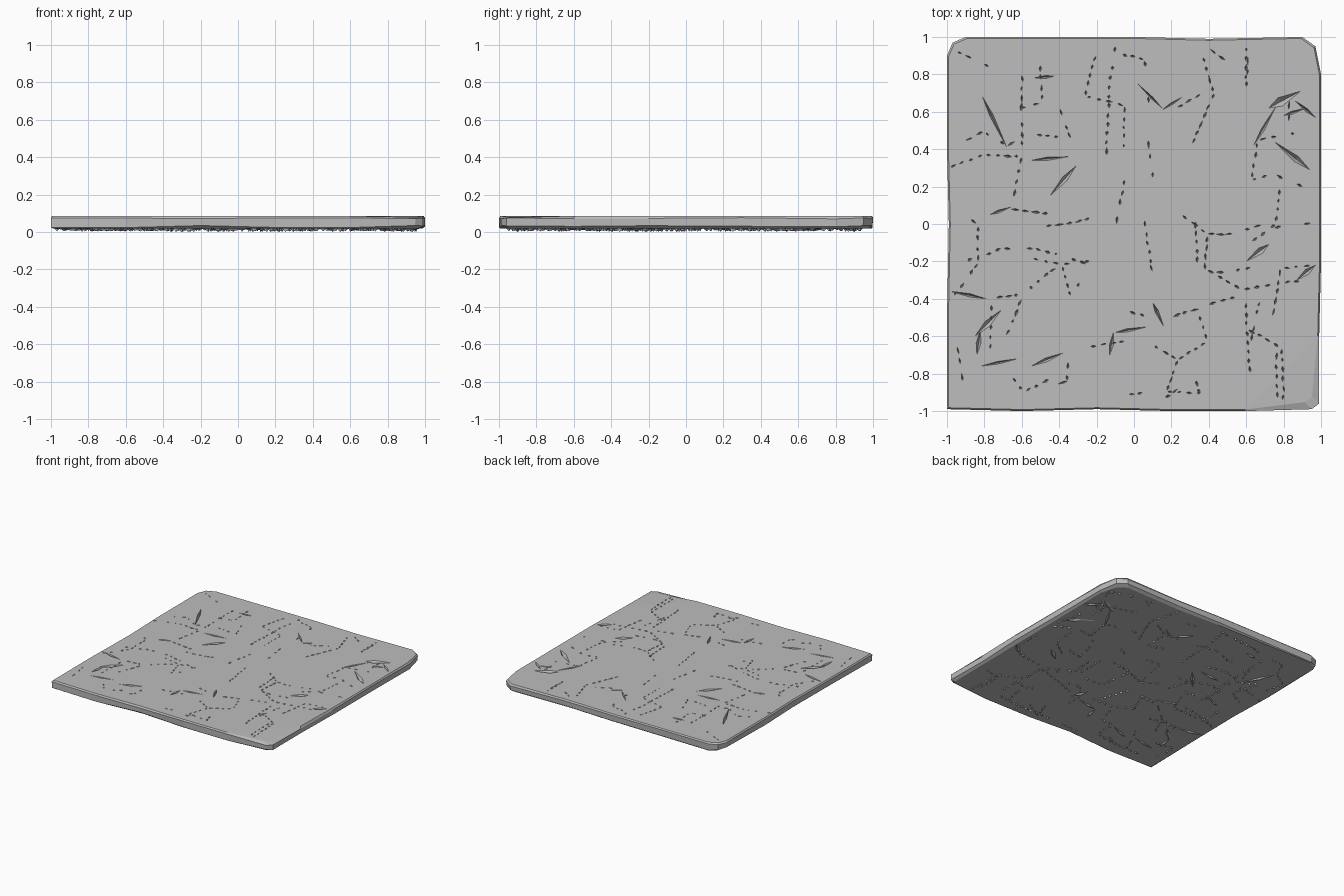
import bpy, bmesh, random
from mathutils import Vector

random.seed(4)
TOP, BASE = 0.086, 0.018

cube = bpy.data.objects.get("Cube")
if cube:
    bpy.data.objects.remove(cube, do_unlink=True)

stone = bpy.data.materials.new("grey stone")
stone.use_nodes = True
grey = (0.51, 0.51, 0.51, 1)
stone.diffuse_color = grey
stone.node_tree.nodes["Principled BSDF"].inputs["Base Color"].default_value = grey


def finish(name, bm):
    bmesh.ops.recalc_face_normals(bm, faces=bm.faces)
    mesh = bpy.data.meshes.new(name)
    bm.to_mesh(mesh)
    bm.free()
    mesh.materials.append(stone)
    obj = bpy.data.objects.new(name, mesh)
    bpy.context.collection.objects.link(obj)
    return obj


def sliver(bm, a, b, z, width, depth):
    """Thin pointed chip between a and b, reaching up and down from z."""
    a, b = Vector(a), Vector(b)
    along = b - a
    side = Vector((-along.y, along.x)).normalized() * width / 2
    mid = a + along * random.uniform(0.35, 0.65)
    spots = [(a, z), (mid + side, z), (b, z), (mid - side, z)]
    ring = [bm.verts.new((p.x, p.y, h)) for p, h in spots]
    for h in (z + depth, z - depth):
        tip = bm.verts.new((mid.x, mid.y, h))
        for i in range(4):
            bm.faces.new((ring[i], ring[(i + 1) % 4], tip))


def dashes(bm, a, b, z, depth, width=0.013):
    """Broken row of slivers along a crack."""
    a, b = Vector(a), Vector(b)
    count = max(1, round((b - a).length / 0.05))
    for i in range(count):
        if random.random() < 0.85:
            s = a.lerp(b, (i + random.uniform(0.05, 0.3)) / count)
            e = a.lerp(b, (i + random.uniform(0.6, 0.95)) / count)
            shift = Vector((random.uniform(-1, 1), random.uniform(-1, 1))) * 0.006
            sliver(bm, s, e + shift, z, width * random.uniform(0.6, 1.3), depth)


# Slab outline with worn corners, subdivided and slightly wavy
corners = [(-1, -.99), (-.6, -1), (-.2, -.99), (.2, -1), (.6, -1), (.95, -.99),
           (.99, -.96), (.99, -.6), (1, -.2), (1, .3), (1, .8), (.97, .95),
           (.9, 1), (.4, .99), (0, 1), (-.5, 1), (-.9, 1), (-.97, .97),
           (-1, .9), (-1, .4), (-.99, 0), (-1, -.5)]

bm = bmesh.new()
rings = [[], [], [], []]
for x, y in corners:
    chip = random.uniform(0.006, 0.03)
    for ring, (inset, z) in zip(rings, [
            (chip, BASE), (random.uniform(0, 0.006), BASE + chip * 0.6),
            (0, TOP - random.uniform(0.008, 0.016)), (0.008, TOP)]):
        ring.append(bm.verts.new((x * (1 - inset), y * (1 - inset), z)))
# Broken front corner
for v in rings[3][5:7]:
    v.co += Vector((-0.03, 0.03, -0.006))
for low, high in zip(rings, rings[1:]):
    for i in range(len(low)):
        j = (i + 1) % len(low)
        bm.faces.new((low[i], low[j], high[j], high[i]))
bm.faces.new(rings[0])
bm.faces.new(rings[3])
bmesh.ops.triangulate(bm, faces=[f for f in bm.faces if len(f.verts) > 4])
slab = finish("stone_slab", bm)

# Open cracks: long single chips, given as start, end and width
wide = [((-.81, .68), (-.68, .41), .02), ((-.45, .15), (-.31, .31), .03),
        ((-.55, .34), (-.35, .36), .018), ((.64, .42), (.76, .63), .018),
        ((.72, .62), (.89, .71), .05), ((.75, .44), (.94, .29), .035),
        ((.86, .66), (.97, .57), .018), ((.8, .58), (.92, .62), .016),
        ((.6, -.2), (.72, -.11), .035), ((-.85, -.6), (-.71, -.46), .035),
        ((-.98, -.36), (-.79, -.4), .018), ((-.84, -.7), (-.82, -.56), .025),
        ((-.55, -.76), (-.38, -.69), .022), ((-.82, -.76), (-.62, -.72), .014),
        ((-.13, -.7), (-.11, -.58), .022), ((-.1, -.58), (.07, -.55), .018),
        ((.02, .75), (.15, .62), .012), ((.15, .61), (.26, .68), .012),
        ((-.54, .78), (-.43, .79), .016), ((-.77, .05), (-.66, .09), .016),
        ((.1, -.42), (.16, -.55), .02), ((.87, -.3), (.97, -.22), .03)]

# Fine dashed cracks that join the open ones
fine = [[(-.6, .8), (-.6, .36), (-.63, .2), (-.66, .08), (-.45, .05)],
        [(-.1, .95), (-.13, .75), (-.15, .32)], [(.35, .95), (.43, .7), (.31, .42)],
        [(-.95, -.22), (-.7, -.13), (-.53, -.13), (-.25, -.21), (-.33, -.4)],
        [(-.8, -.4), (-.6, -.38), (-.42, -.23)], [(-.6, -.4), (-.68, -.6)],
        [(.33, .02), (.34, -.22), (.58, -.35), (.9, -.3)],
        [(.2, -.5), (.4, -.43), (.6, -.37), (.6, -.56), (.79, -.66), (.8, -.95)],
        [(.6, -.56), (.62, -.8)], [(-.65, -.82), (-.59, -.9), (-.45, -.83)],
        [(.16, -.93), (.33, -.83), (.36, -.97)], [(.6, .95), (.6, .72)],
        [(.78, .2), (.76, 0), (.62, -.1)], [(-.99, .3), (-.8, .37), (-.6, .36)]]

cut = bmesh.new()
ridge = bmesh.new()
for a, b, w in wide:
    sliver(cut, a, b, TOP, w, 0.03)
    sliver(ridge, a, b, BASE, w, 0.012)
for path in fine:
    for a, b in zip(path, path[1:]):
        dashes(cut, a, b, TOP, 0.025)
        dashes(ridge, a, b, BASE, 0.014)

# Scattered hairline network, a jittered honeycomb with missing edges
cols, rows = 14, 9
node = {(i, j): Vector(((i + .5) / cols * 2 - 1 + random.uniform(-.05, .05),
                        (j + .5) / rows * 2 - 1 + random.uniform(-.06, .06)))
        for i in range(cols) for j in range(rows)}
for (i, j), p in node.items():
    targets = [(i + 1, j)] + ([(i, j + 1)] if (i + j) % 2 == 0 else [])
    for t in targets:
        if t in node and random.random() < 0.36:
            dashes(cut, p, node[t], TOP, 0.025, 0.011)
        if t in node and random.random() < 0.5:
            dashes(ridge, p, node[t], BASE, random.uniform(0.008, 0.018))

cutter = finish("crack_cutter", cut)
cutter.hide_render = True
cutter.hide_viewport = True
finish("underside_ridges", ridge)

mod = slab.modifiers.new("cracks", "BOOLEAN")
mod.operation = "DIFFERENCE"
mod.solver = "EXACT"
mod.use_self = True
mod.object = cutter
